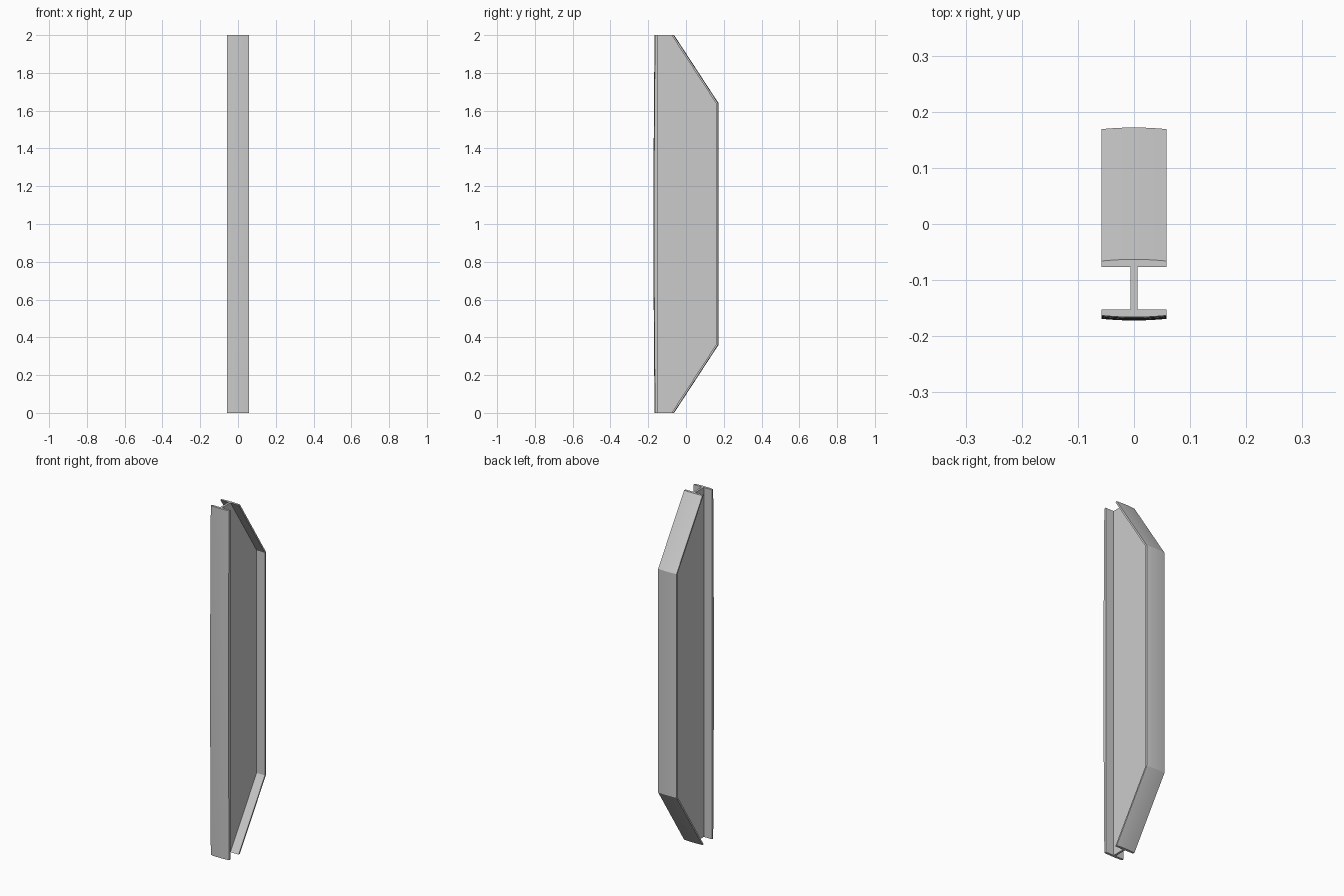
import bpy, bmesh

if "Cube" in bpy.data.objects:
    bpy.data.objects.remove(bpy.data.objects["Cube"])

HALF_W, WEB, CROWN, COLS = 0.058, 0.006, 0.003, 8


def finish(name, bm):
    bmesh.ops.recalc_face_normals(bm, faces=bm.faces)
    mesh = bpy.data.meshes.new(name)
    bm.to_mesh(mesh)
    bm.free()
    ob = bpy.data.objects.new(name, mesh)
    bpy.context.collection.objects.link(ob)
    bpy.context.view_layer.objects.active = ob
    ob.select_set(True)
    bpy.ops.object.shade_smooth_by_angle(angle=0.5)
    ob.select_set(False)


def flange(name, outer, inner, side):
    """Loft a strip along (y, z) paths; its outer face is slightly crowned across x."""
    bm = bmesh.new()
    rings = []
    for (yo, zo), (yi, zi) in zip(outer, inner):
        ring = []
        for i in range(COLS + 1):
            u = 2 * i / COLS - 1
            ring.append(bm.verts.new((u * HALF_W, yo + side * CROWN * (1 - u * u), zo)))
        ring += [bm.verts.new((x, yi, zi)) for x in (HALF_W, -HALF_W)]
        rings.append(ring)
    n = len(rings[0])
    for a, b in zip(rings, rings[1:]):
        for i in range(n):
            j = (i + 1) % n
            bm.faces.new((a[i], a[j], b[j], b[i]))
    bm.faces.new(rings[0])
    bm.faces.new(rings[-1])
    finish(name, bm)


# front flange: straight inside, gently bowed outside
zs = [2 * i / 16 for i in range(17)]
flange("front_flange",
       [(-0.163 - 0.006 * (1 - (z - 1) ** 2), z) for z in zs],
       [(-0.152, z) for z in zs], -1)

# back flange: bent strip following the tapered ends
back_outer = [(-0.066, 2), (0.169, 1.64), (0.169, 0.36), (-0.066, 0)]
back_inner = [(-0.077, 2), (0.160, 1.637), (0.160, 0.363), (-0.077, 0)]
flange("back_flange", back_outer, back_inner, 1)

# web plate joining the two flanges
bm = bmesh.new()
profile = [(-0.152, 0), (-0.152, 2)] + back_inner
face = bm.faces.new([bm.verts.new((-WEB, y, z)) for y, z in profile])
ext = bmesh.ops.extrude_face_region(bm, geom=[face], use_keep_orig=True)
moved = [v for v in ext["geom"] if isinstance(v, bmesh.types.BMVert)]
bmesh.ops.translate(bm, verts=moved, vec=(2 * WEB, 0, 0))
finish("web", bm)
